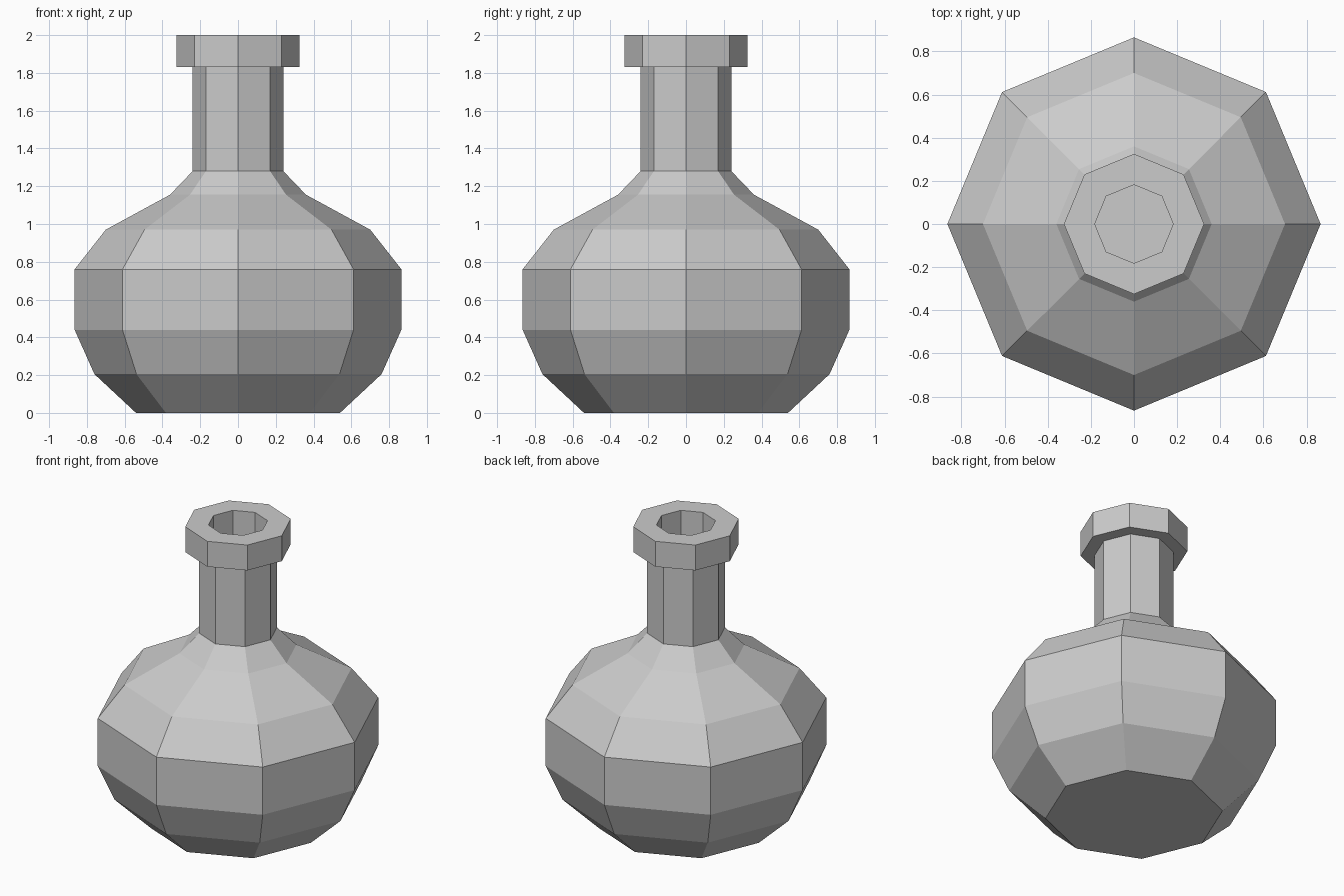
import bpy, bmesh
from math import cos, sin, tau

if "Cube" in bpy.data.objects:
    bpy.data.objects.remove(bpy.data.objects["Cube"])

SIDES = 8

# Outer profile (radius, height) from base up to the lip
outer = [(0.54, 0), (0.76, 0.205), (0.865, 0.44), (0.865, 0.76), (0.70, 0.97),
         (0.36, 1.155), (0.24, 1.28), (0.24, 1.83), (0.325, 1.83), (0.325, 2.0)]
# Inner profile from the mouth down to the inside floor
inner = [(0.182, 2.0), (0.182, 1.255), (0.32, 1.11), (0.66, 0.92), (0.805, 0.735),
         (0.805, 0.45), (0.71, 0.24), (0.515, 0.06)]


def lathe(name, profile):
    """Spin a profile into flat-sided rings, capped at both ends."""
    bm = bmesh.new()
    rings = [[bm.verts.new((r * cos(tau * i / SIDES), r * sin(tau * i / SIDES), z))
              for i in range(SIDES)] for r, z in profile]
    for low, high in zip(rings, rings[1:]):
        for i in range(SIDES):
            j = (i + 1) % SIDES
            bm.faces.new((low[i], low[j], high[j], high[i]))
    bm.faces.new(rings[0][::-1])
    bm.faces.new(rings[-1])
    mesh = bpy.data.meshes.new(name)
    bm.to_mesh(mesh)
    bm.free()
    obj = bpy.data.objects.new(name, mesh)
    bpy.context.collection.objects.link(obj)
    return obj


# Hollow flask: body, neck, lip and cavity in one closed shell
lathe("flask", outer + inner)
